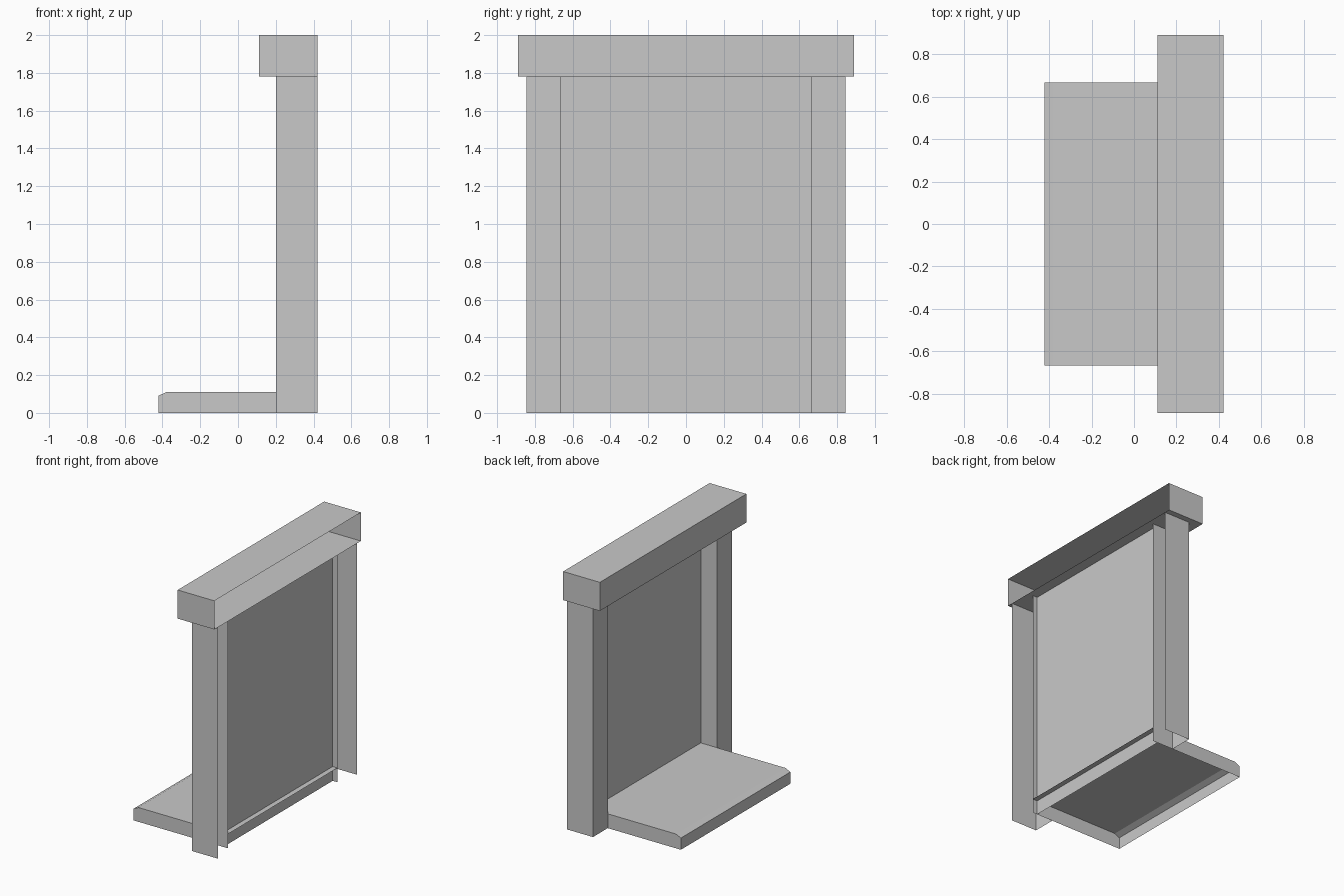
import bpy
import bmesh
from mathutils import Vector

cube = bpy.data.objects.get("Cube")
if cube:
    bpy.data.objects.remove(cube, do_unlink=True)

# Shared sizes
HEADER_Z, TOP_Z = 1.78, 2.0
FRONT_X, PANEL_X, LIP_X, BACK_X = 0.2, 0.34, 0.38, 0.422
INNER_Y, OUTER_Y, HEADER_Y = 0.665, 0.845, 0.89
SLAB_Z = 0.11

# Single plain colour
grey = bpy.data.materials.new("plain_grey")
grey.use_nodes = True
colour = (0.584, 0.584, 0.584, 1)
grey.diffuse_color = colour
grey.node_tree.nodes["Principled BSDF"].inputs["Base Color"].default_value = colour


def finish(name, bm):
    mesh = bpy.data.meshes.new(name)
    bm.to_mesh(mesh)
    bm.free()
    mesh.materials.append(grey)
    obj = bpy.data.objects.new(name, mesh)
    bpy.context.collection.objects.link(obj)
    return obj


def extrude_path(bm, path, offset):
    """Sweep an open path of points into a strip of flat faces."""
    near = [bm.verts.new(p) for p in path]
    far = [bm.verts.new(Vector(p) + Vector(offset)) for p in path]
    for i in range(len(path) - 1):
        bm.faces.new((near[i], near[i + 1], far[i + 1], far[i]))
    return near, far


# Pillars: three-sided channels, open at the back and mirrored
bm = bmesh.new()
extrude_path(bm, [(BACK_X, OUTER_Y, 0), (FRONT_X, OUTER_Y, 0),
                  (FRONT_X, INNER_Y, 0), (LIP_X, INNER_Y, 0)], (0, 0, HEADER_Z))
pillars = finish("side_pillars", bm)
mirror = pillars.modifiers.new("mirror", 'MIRROR')
mirror.use_axis = (False, True, False)

# Recessed panel between the pillars
bm = bmesh.new()
extrude_path(bm, [(PANEL_X, INNER_Y, 0), (PANEL_X, -INNER_Y, 0)], (0, 0, HEADER_Z))
finish("recessed_panel", bm)

# Header beam: box with an open back
bm = bmesh.new()
bmesh.ops.create_cube(bm, size=1)
low = Vector((0.11, -HEADER_Y, HEADER_Z))
high = Vector((BACK_X, HEADER_Y, TOP_Z))
bmesh.ops.scale(bm, vec=high - low, verts=bm.verts)
bmesh.ops.translate(bm, vec=(low + high) / 2, verts=bm.verts)
back = [f for f in bm.faces if f.calc_center_median().x > BACK_X - 0.01]
bmesh.ops.delete(bm, geom=back, context='FACES_ONLY')
finish("header_beam", bm)

# Base slab: bevelled front edge, hollow underneath, top running under the panel
bm = bmesh.new()
near, far = extrude_path(bm, [(-BACK_X, -INNER_Y, 0), (-BACK_X, -INNER_Y, 0.09),
                              (-0.38, -INNER_Y, SLAB_Z), (FRONT_X, -INNER_Y, SLAB_Z),
                              (LIP_X, -INNER_Y, SLAB_Z)], (0, 2 * INNER_Y, 0))
# Slab ends, stopping where the pillars begin
for row, flip in ((near, True), (far, False)):
    loop = row[:4] + [bm.verts.new((FRONT_X, row[0].co.y, 0))]
    bm.faces.new(loop[::-1] if flip else loop)
finish("base_slab", bm)
